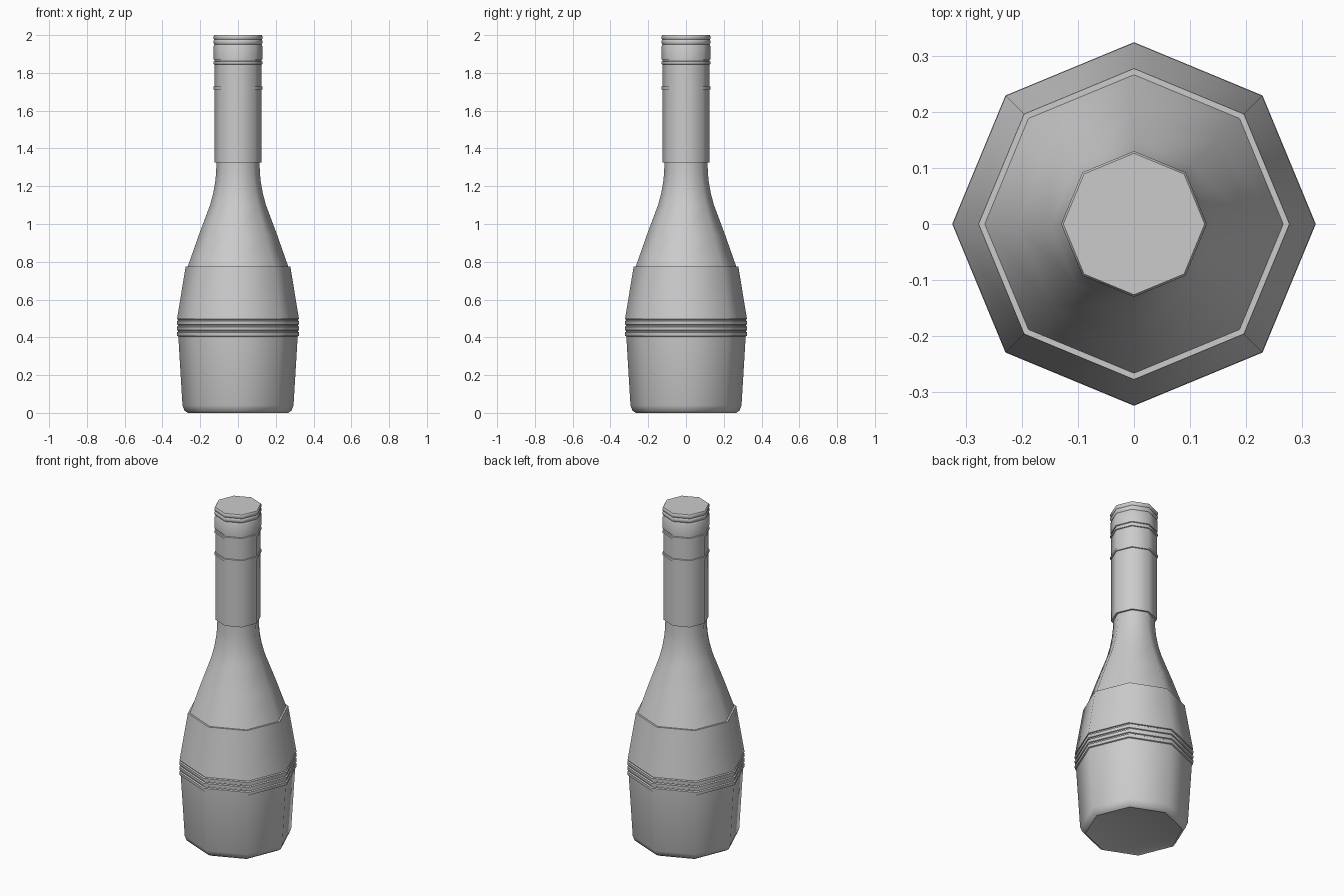
import bpy, bmesh, math

if "Cube" in bpy.data.objects:
    bpy.data.objects.remove(bpy.data.objects["Cube"])

SIDES = 8


def lathe(name, profile, cap_bottom=False, cap_top=False):
    """Spin an (radius, z) profile into an eight-sided shell."""
    bm = bmesh.new()
    rings = []
    for r, z in profile:
        rings.append([bm.verts.new((r * math.cos(math.tau * i / SIDES),
                                    r * math.sin(math.tau * i / SIDES), z))
                      for i in range(SIDES)])
    for a, b in zip(rings, rings[1:]):
        for i in range(SIDES):
            j = (i + 1) % SIDES
            bm.faces.new((a[i], a[j], b[j], b[i]))
    if cap_bottom:
        bm.faces.new(rings[0][::-1])
    if cap_top:
        bm.faces.new(rings[-1])
    mesh = bpy.data.meshes.new(name)
    bm.to_mesh(mesh)
    bm.free()
    ob = bpy.data.objects.new(name, mesh)
    bpy.context.collection.objects.link(ob)
    bpy.ops.object.select_all(action='DESELECT')
    ob.select_set(True)
    bpy.context.view_layer.objects.active = ob
    bpy.ops.object.shade_smooth_by_angle(angle=math.radians(50))
    return ob


# Lower body with rounded foot
lathe("lower_body", [(0.25, 0.005), (0.265, 0.0), (0.283, 0.012), (0.294, 0.04),
                     (0.316, 0.405)], cap_bottom=True)

# Ribbed waist: three raised bands separated by narrow grooves
waist = [(0.316, 0.405)]
for z in (0.408, 0.438, 0.468):
    waist += [(0.323, z), (0.324, z + 0.018), (0.317, z + 0.022), (0.317, z + 0.027)]
waist += [(0.323, 0.497)]
lathe("waist_bands", waist)

# Upper body wrap, ending in a small lip
lathe("upper_wrap", [(0.323, 0.497), (0.277, 0.775), (0.266, 0.775)])

# Shoulder sweeping into the neck
lathe("shoulder", [(0.266, 0.775), (0.208, 0.94), (0.148, 1.10), (0.132, 1.16),
                   (0.121, 1.22), (0.116, 1.27), (0.114, 1.325)])

# Neck sleeve with a thin ring
lathe("neck_sleeve", [(0.114, 1.325), (0.125, 1.325), (0.125, 1.711), (0.130, 1.713),
                      (0.130, 1.727), (0.125, 1.729), (0.125, 1.845)])

# Cap with a lower ring and grooved rim
lathe("cap", [(0.125, 1.845), (0.130, 1.847), (0.130, 1.860), (0.124, 1.862),
              (0.124, 1.870), (0.129, 1.872), (0.129, 1.942), (0.125, 1.950),
              (0.130, 1.958), (0.130, 1.970), (0.126, 1.976), (0.130, 1.982),
              (0.130, 1.994), (0.126, 2.0)], cap_top=True)
